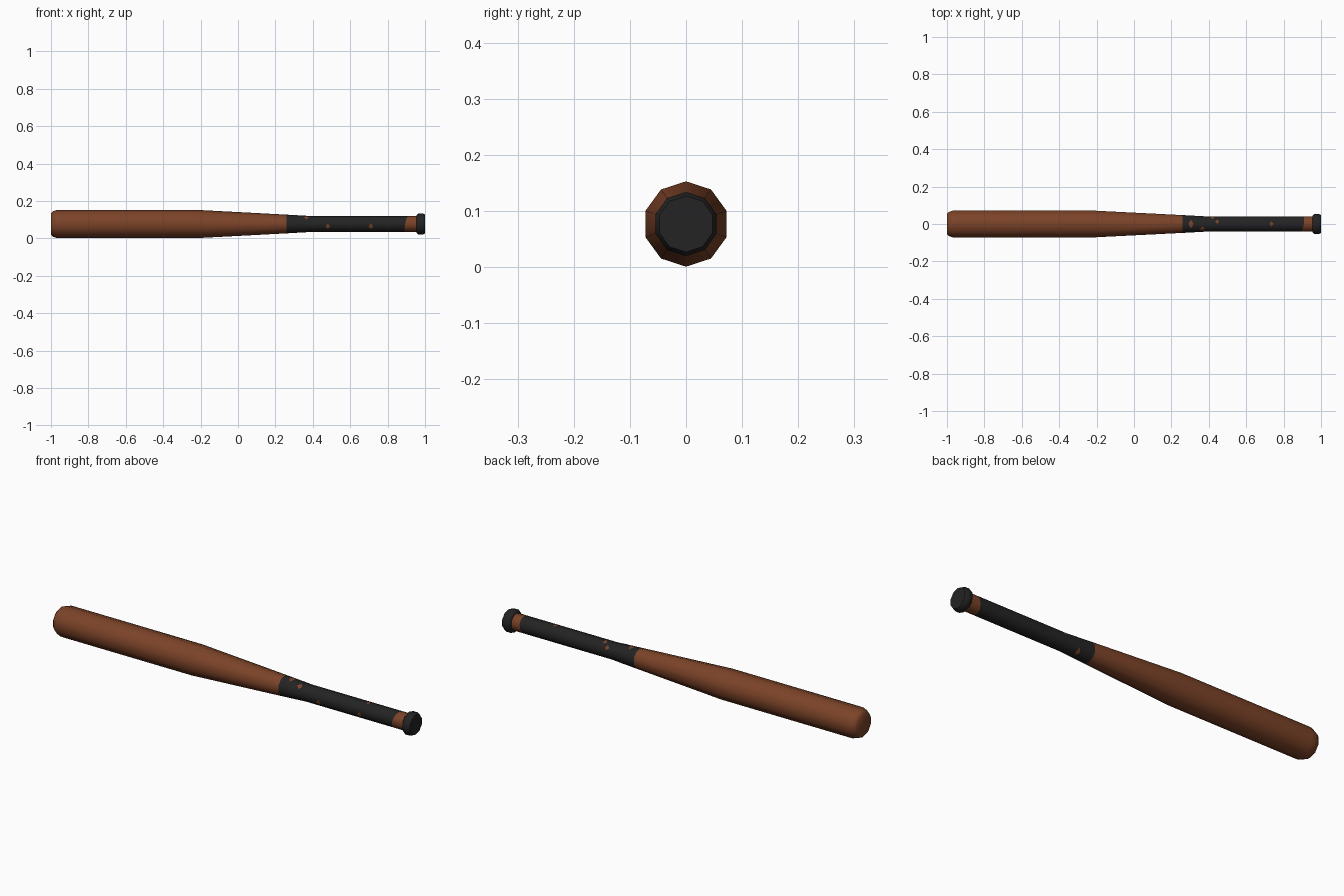
import bpy, bmesh
from math import sin, cos, pi, radians

cube = bpy.data.objects.get("Cube")
if cube:
    bpy.data.objects.remove(cube, do_unlink=True)

SIDES = 10
AXIS_Z = 0.077


def material(name, colour):
    m = bpy.data.materials.new(name)
    m.use_nodes = True
    m.diffuse_color = (*colour, 1)
    bsdf = next(n for n in m.node_tree.nodes if n.type == 'BSDF_PRINCIPLED')
    bsdf.inputs["Base Color"].default_value = (*colour, 1)
    return m


WOOD = material("brown wood", (0.2, 0.056, 0.021))
TAPE = material("black tape", (0.017, 0.017, 0.018))


def finish(bm, name, mats, fix_normals=True):
    if fix_normals:
        bmesh.ops.recalc_face_normals(bm, faces=bm.faces)
    mesh = bpy.data.meshes.new(name)
    bm.to_mesh(mesh)
    bm.free()
    ob = bpy.data.objects.new(name, mesh)
    bpy.context.collection.objects.link(ob)
    for m in mats:
        mesh.materials.append(m)
    bpy.ops.object.select_all(action='DESELECT')
    ob.select_set(True)
    bpy.context.view_layer.objects.active = ob
    bpy.ops.object.shade_smooth_by_angle(angle=radians(60))
    return ob


def lathe(name, profile, mats, taped=(), slanted=None):
    """Turn (x, radius) points around the long axis and cap both ends."""
    bm = bmesh.new()
    rings = []
    for i, (x, r) in enumerate(profile):
        ring = []
        for k in range(SIDES):
            a = 2 * pi * k / SIDES
            dx = 0.008 * cos(a) + 0.006 * sin(a) if i == slanted else 0
            ring.append(bm.verts.new((x + dx, r * sin(a), AXIS_Z + r * cos(a))))
        rings.append(ring)
    for i, (p, q) in enumerate(zip(rings, rings[1:])):
        for k in range(SIDES):
            n = (k + 1) % SIDES
            f = bm.faces.new((p[k], p[n], q[n], q[k]))
            f.material_index = 1 if i in taped else 0
    bm.faces.new(rings[0])
    bm.faces.new(rings[-1])
    return finish(bm, name, mats)


# Barrel, taper and taped handle in one turned body
body = [(-1, 0.058), (-0.991, 0.067), (-0.97, 0.075), (-0.95, 0.076),
        (-0.23, 0.076), (0.26, 0.05), (0.4, 0.042), (0.9, 0.042), (0.97, 0.042)]
lathe("bat_body", body, [WOOD, TAPE], taped=(5, 6), slanted=7)

# Knob at the end of the handle
lathe("end_knob", [(0.954, 0.045), (0.963, 0.057), (0.987, 0.057), (1, 0.05)], [TAPE])


def surface_point(x, a):
    """Point just above the faceted handle, at angle a from the top."""
    for (x0, r0), (x1, r1) in zip(body, body[1:]):
        if x0 <= x <= x1:
            r = r0 + (r1 - r0) * (x - x0) / (x1 - x0)
    half = pi / SIDES
    r *= cos(half) / cos(a % (2 * half) - half)
    r += 0.0008
    return (x, r * sin(a), AXIS_Z + r * cos(a))


# Worn spots where wood shows through the tape: position, angle, half length, half width
spots = [(0.305, 0, 0.014, 30), (0.365, -36, 0.014, 20), (0.445, 18, 0.01, 17),
         (0.735, 0, 0.011, 20), (0.48, -108, 0.012, 22), (0.71, -108, 0.012, 22),
         (0.42, 54, 0.012, 17), (0.34, 144, 0.01, 30)]
bm = bmesh.new()
for x, deg, length, width in spots:
    a, w = radians(deg), radians(width)
    tail, side_a, tip, side_b = [bm.verts.new(surface_point(*p)) for p in (
        (x - length, a), (x, a - w), (x + length, a), (x, a + w))]
    bm.faces.new((tail, side_a, tip))
    bm.faces.new((tail, tip, side_b))
finish(bm, "worn_spots", [WOOD], fix_normals=False)
